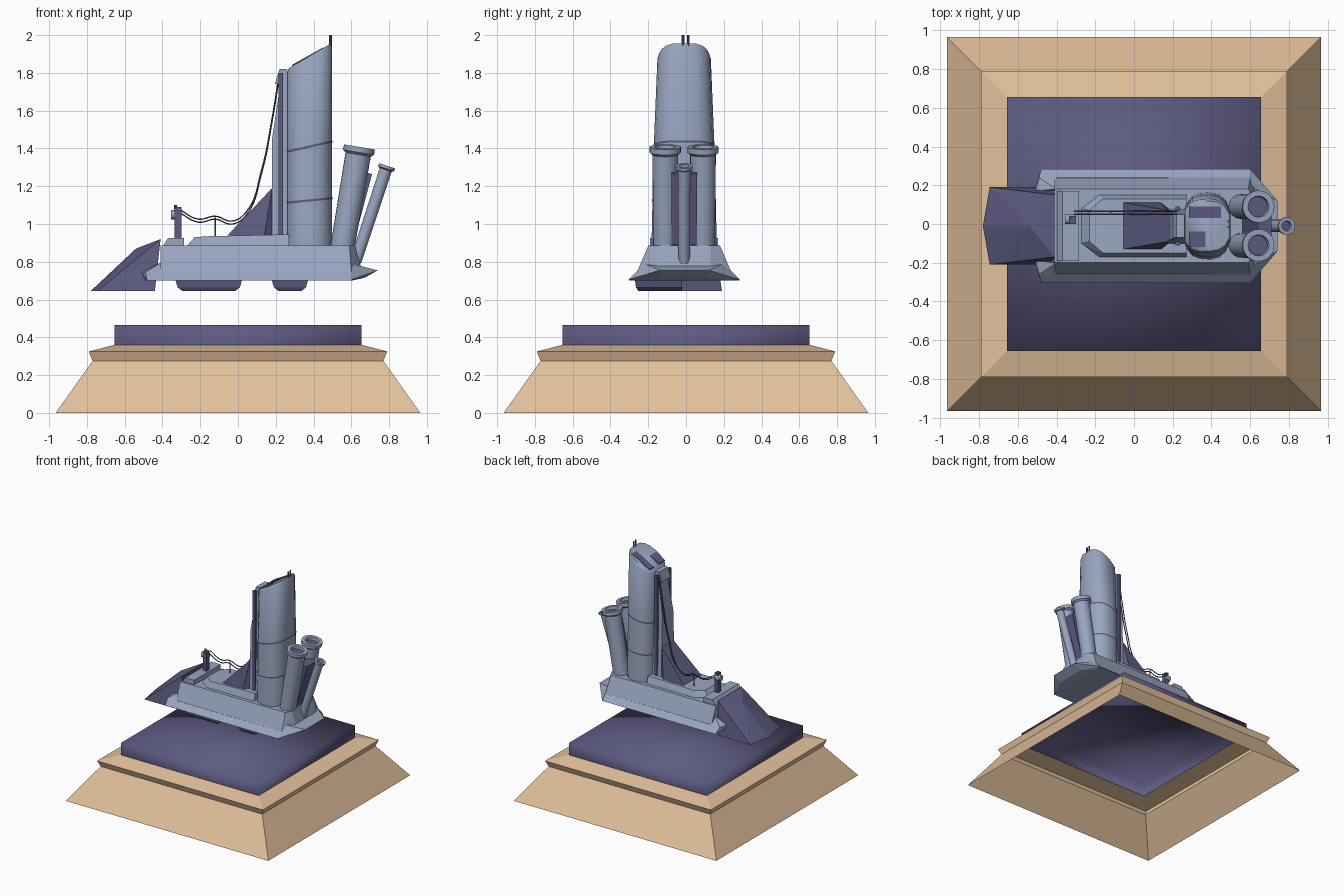
import bpy
import bmesh
import math
from mathutils import Vector

old = bpy.data.objects.get("Cube")
if old:
    bpy.data.objects.remove(old, do_unlink=True)

CY = -0.01  # the vessel sits slightly off the centre line


def material(name, rgb):
    mat = bpy.data.materials.new(name)
    mat.use_nodes = True
    colour = (*rgb, 1)
    mat.diffuse_color = colour
    mat.node_tree.nodes["Principled BSDF"].inputs["Base Color"].default_value = colour
    return mat


TAN = material("tan", (0.76, 0.53, 0.33))
STEEL = material("blue_grey", (0.32, 0.38, 0.53))
PURPLE = material("dark_purple", (0.11, 0.105, 0.22))


def finish(name, bm, mat, smooth=None):
    bmesh.ops.recalc_face_normals(bm, faces=bm.faces)
    mesh = bpy.data.meshes.new(name)
    bm.to_mesh(mesh)
    bm.free()
    mesh.materials.append(mat)
    if smooth:
        mesh.shade_smooth()
        mesh.set_sharp_from_angle(angle=math.radians(smooth))
    obj = bpy.data.objects.new(name, mesh)
    bpy.context.collection.objects.link(obj)
    return obj


def block(name, points, mat, mirror=True):
    """Faceted solid around points; half-width points are mirrored across the vessel."""
    bm = bmesh.new()
    for x, y, z in points:
        for side in ((1, -1) if mirror and y else (1,)):
            bm.verts.new((x, CY + side * y, z))
    result = bmesh.ops.convex_hull(bm, input=bm.verts)
    spare = set(result["geom_interior"]) | set(result["geom_unused"])
    bmesh.ops.delete(bm, geom=[g for g in spare if isinstance(g, bmesh.types.BMVert)],
                     context="VERTS")
    bmesh.ops.dissolve_limit(bm, angle_limit=0.02, verts=bm.verts, edges=bm.edges)
    return finish(name, bm, mat)


def box(name, x, y, z, mat):
    return block(name, [(a, b, c) for a in x for b in y for c in z], mat, mirror=False)


def loft(name, rings, mat, smooth=None, bottom=False, top=False):
    bm = bmesh.new()
    loops = [[bm.verts.new(p) for p in ring] for ring in rings]
    for low, high in zip(loops, loops[1:]):
        for i in range(len(low)):
            j = (i + 1) % len(low)
            bm.faces.new((low[i], low[j], high[j], high[i]))
    if bottom:
        bm.faces.new(loops[0])
    if top:
        bm.faces.new(loops[-1])
    return finish(name, bm, mat, smooth)


def square(half, z):
    return [(sx * half, sy * half, z) for sx, sy in ((1, 1), (-1, 1), (-1, -1), (1, -1))]


def lathe(name, start, end, profile, mat, sides=24):
    """Tube along start-end; profile holds (radius, distance along the axis)."""
    start, end = Vector(start), Vector(end)
    axis = (end - start).normalized()
    turn = axis.to_track_quat("Z", "Y")
    rings = [[start + turn @ Vector((r * math.cos(a), r * math.sin(a), d))
              for a in (math.tau * k / sides for k in range(sides))] for r, d in profile]
    return loft(name, rings, mat, 40, True, True)


def rod(name, start, end, radius, mat, sides=8):
    length = (Vector(end) - Vector(start)).length
    return lathe(name, start, end, [(radius, 0), (radius, length)], mat, sides)


# Plinth: hollow stepped base with a smooth-shaded slab
loft("plinth", [square(0.965, 0), square(0.77, 0.275), square(0.79, 0.325),
                square(0.655, 0.36)], TAN)
loft("plinth_slab", [square(0.655, 0.36), square(0.655, 0.465)], PURPLE, 180, top=True)

# Hull body, skirt and stern
block("hull_body", [(-0.41, 0.247, 0.70), (-0.41, 0.247, 0.745), (-0.41, 0.19, 0.885),
                    (0.60, 0.25, 0.70), (0.60, 0.25, 0.745), (0.59, 0.19, 0.885),
                    (0.62, 0.14, 0.885), (0.66, 0.14, 0.74)], STEEL)
block("hull_skirt", [(-0.41, 0.295, 0.70), (-0.41, 0.25, 0.745),
                     (0.60, 0.295, 0.70), (0.60, 0.25, 0.745)], STEEL)
block("stern", [(0.60, 0.295, 0.705), (0.60, 0.21, 0.79), (0.74, 0.13, 0.755),
                (0.67, 0.13, 0.715), (0.60, 0.24, 0.70)], STEEL)
for side, label in ((1, "left"), (-1, "right")):
    block(f"skirt_nose_{label}",
          [(x, side * y, z) for x, y, z in
           ((-0.51, 0.18, 0.745), (-0.49, 0.25, 0.745), (-0.49, 0.18, 0.70),
            (-0.48, 0.295, 0.70), (-0.41, 0.295, 0.70), (-0.41, 0.18, 0.70),
            (-0.48, 0.2, 0.76), (-0.40, 0.25, 0.745), (-0.40, 0.19, 0.80))],
          STEEL, mirror=False)

# Bow ram and keel pods
block("bow_ram", [(-0.44, 0.2, 0.645), (-0.745, 0.2, 0.645), (-0.78, 0, 0.645),
                  (-0.50, 0.125, 0.86), (-0.54, 0, 0.87), (-0.41, 0.16, 0.92)], PURPLE)
for label, x0, x1 in (("front", -0.33, 0.02), ("rear", 0.18, 0.37)):
    block(f"keel_pod_{label}",
          [(x, y, z) for inset, z in ((0, 0.70), (0.01, 0.665), (0.035, 0.645))
           for x in (x0 + inset, x1 - inset) for y in (-0.26 + inset / 2, -0.01)],
          PURPLE, mirror=False)

# Deckhouse, foredeck step and mooring post
block("deckhouse", [(-0.27, 0.09, 0.885), (-0.18, 0.16, 0.885), (0.27, 0.16, 0.885),
                    (-0.23, 0.08, 0.93), (-0.16, 0.14, 0.935), (0.27, 0.14, 0.945)], STEEL)
block("foredeck_step", [(-0.40, 0.18, 0.88), (-0.285, 0.18, 0.88),
                        (-0.37, 0.18, 0.925), (-0.285, 0.18, 0.925)], STEEL)
box("mooring_post", (-0.335, -0.30), (0.01, 0.05), (0.92, 1.09), PURPLE)
rod("mooring_pin", (-0.33, 0.03, 1.08), (-0.33, 0.03, 1.1), 0.008, PURPLE)
rod("mooring_drum", (-0.355, 0.025, 1.05), (-0.30, 0.025, 1.05), 0.025, STEEL, 16)
rod("cable_post", (-0.12, 0.06, 0.93), (-0.12, 0.06, 1.035), 0.004, PURPLE)

# Sloped buttress, fairing and masts ahead of the tower
block("buttress", [(-0.055, 0.12, 0.94), (0.14, 0.12, 0.94), (0.0, 0.10, 0.985),
                   (0.18, 0.08, 1.19), (0.19, 0.08, 0.94)], PURPLE)
block("tower_fairing", [(0.18, 0.09, 0.94), (0.18, 0.075, 1.45), (0.23, 0.055, 1.78),
                        (0.28, 0.09, 0.94), (0.28, 0.055, 1.80)], STEEL)
block("fairing_cap", [(0.195, 0.06, 1.74), (0.22, 0.06, 1.82), (0.26, 0.06, 1.82),
                      (0.27, 0.06, 1.74)], STEEL)
for side, label in ((1, "left"), (-1, "right")):
    y = CY + side * 0.095
    box(f"mast_{label}", (0.215, 0.238), (side * 0.08, side * 0.10), (0.93, 1.80), PURPLE)
    rod(f"antenna_{label}", (0.49, y * 0.15, 1.93), (0.49, y * 0.15, 2.0), 0.007, PURPLE)

# Main tower: one outline lofted upward, with a slanted top
HALF = [(0.262, 0.09), (0.30, 0.135), (0.34, 0.148), (0.39, 0.152),
        (0.44, 0.142), (0.475, 0.115), (0.498, 0.07)]
OUTLINE = [(x, -y) for x, y in HALF] + [(x, y) for x, y in reversed(HALF)]


def tower_ring(z, slope=0, width=1, grow=1):
    return [(0.38 + (x - 0.38) * grow, CY + y * width * grow, z + slope * (x - 0.38))
            for x, y in OUTLINE]


TOP, SLOPE = 1.89, 0.56
loft("tower", [tower_ring(0.87, 0, 1.14), tower_ring(1.40, 0.1, 1.06),
               tower_ring(TOP - 0.02, SLOPE, 0.93), tower_ring(TOP, SLOPE, 0.9, 0.95)],
     STEEL, 50, True, True)
for label, z, width in (("lower", 1.125, 1.1), ("upper", 1.41, 1.06)):
    slope = 0.1 if label == "lower" else 0.23
    loft(f"tower_band_{label}", [tower_ring(z + dz, slope, width, 1.012)
                                 for dz in (-0.006, 0.006)], PURPLE, 50)
for label, x1, y0, y1 in (("left", 0.45, 0.04, 0.10), ("right", 0.37, -0.11, -0.03)):
    block(f"tower_vent_{label}",
          [(x, y, TOP + SLOPE * (x - 0.38) + lift) for x in (0.285, x1)
           for y in (y0, y1) for lift in (-0.002, 0.005)], PURPLE, mirror=False)


# Funnels: flared tubes with a dark mouth
def funnel(name, start, end, radius, rim):
    length = (Vector(end) - Vector(start)).length
    lathe(name, start, end,
          [(radius * 0.93, 0), (radius, length - rim * 0.5), (rim, length - rim * 0.35),
           (rim, length), (radius * 0.8, length), (radius * 0.75, length - 0.03)], STEEL)
    a, b = (Vector(start).lerp(Vector(end), 1 - d / length) for d in (0.03, 0.024))
    rod(f"{name}_mouth", a, b, radius * 0.74, PURPLE, 24)


for side, label in ((1, "left"), (-1, "right")):
    y = CY + side * 0.1
    funnel(f"funnel_{label}", (0.545, y, 0.83), (0.643, y, 1.408), 0.068, 0.083)
funnel("exhaust_pipe", (0.622, CY, 0.80), (0.789, CY, 1.308), 0.033, 0.045)
block("funnel_brace", [(0.64, 0.068, 1.28), (0.71, 0.068, 1.265),
                       (0.56, 0.068, 0.90), (0.61, 0.068, 0.89)], PURPLE)

# Slack cables from the mooring post to the mast head
PATH = [(-0.31, 1.07), (-0.21, 1.02), (-0.12, 1.035), (-0.03, 1.01), (0.045, 1.06),
        (0.125, 1.28), (0.18, 1.55), (0.22, 1.80)]
for label, y, sag in (("upper", 0.065, 0.006), ("lower", 0.05, -0.01)):
    curve = bpy.data.curves.new(f"cable_{label}", "CURVE")
    curve.dimensions = "3D"
    curve.bevel_depth = 0.004
    curve.bevel_resolution = 1
    spline = curve.splines.new("BEZIER")
    spline.bezier_points.add(len(PATH) - 1)
    for point, (x, z) in zip(spline.bezier_points, PATH):
        point.co = (x, y, z + sag)
        point.handle_left_type = point.handle_right_type = "AUTO"
    curve.materials.append(PURPLE)
    cable = bpy.data.objects.new(f"cable_{label}", curve)
    bpy.context.collection.objects.link(cable)
